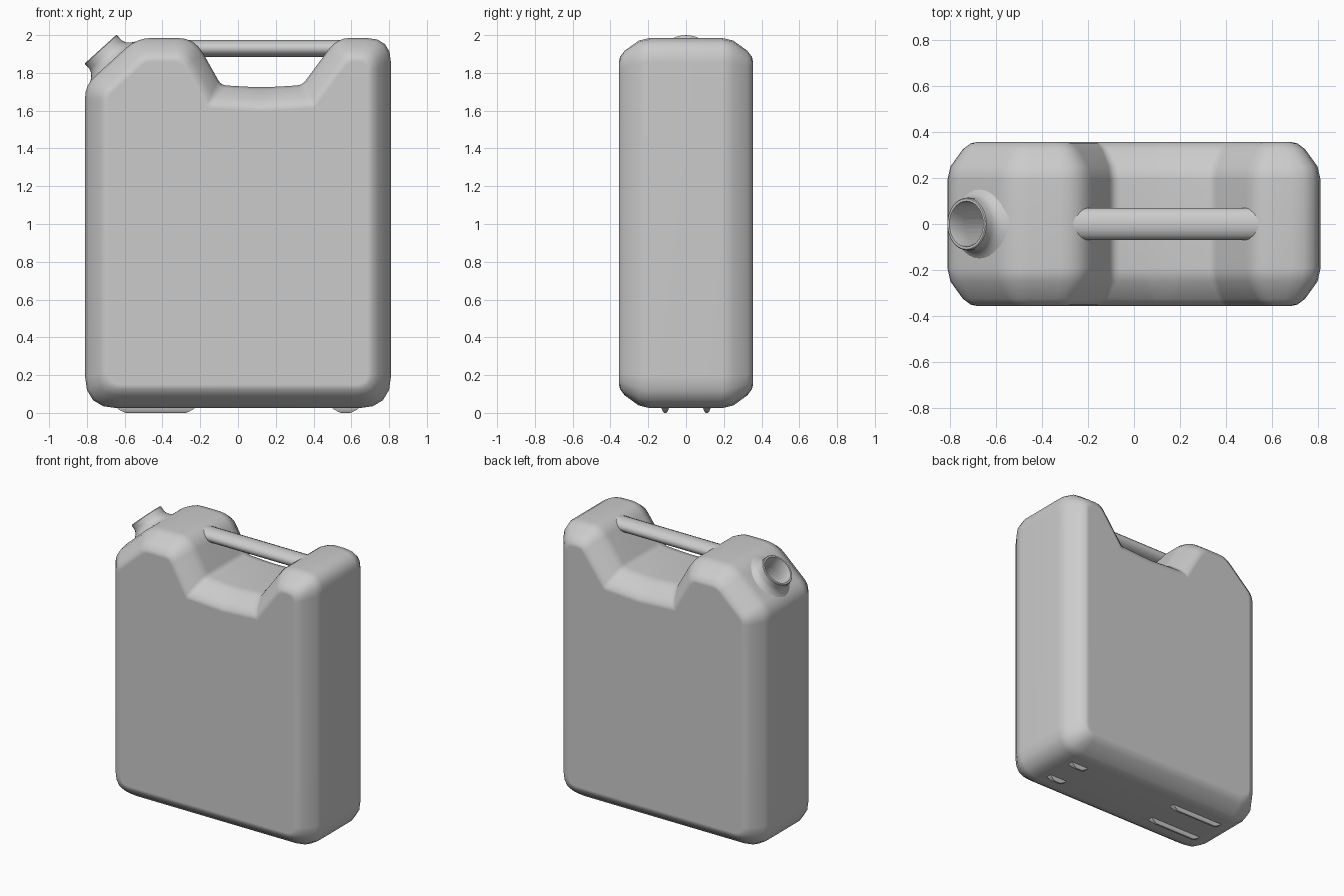
import bpy, bmesh, math
from mathutils import Vector, Matrix

if "Cube" in bpy.data.objects:
    bpy.data.objects.remove(bpy.data.objects["Cube"])

GREY = (0.6, 0.6, 0.6, 1)
plastic = bpy.data.materials.new("grey_plastic")
plastic.use_nodes = True
plastic.diffuse_color = GREY
plastic.node_tree.nodes["Principled BSDF"].inputs["Base Color"].default_value = GREY


def make_object(name, bm, matrix=None):
    bmesh.ops.recalc_face_normals(bm, faces=bm.faces)
    mesh = bpy.data.meshes.new(name)
    bm.to_mesh(mesh)
    bm.free()
    mesh.materials.append(plastic)
    obj = bpy.data.objects.new(name, mesh)
    bpy.context.collection.objects.link(obj)
    if matrix:
        obj.matrix_world = matrix
    return obj


def smooth(obj, degrees=50):
    bpy.ops.object.select_all(action='DESELECT')
    obj.select_set(True)
    bpy.context.view_layer.objects.active = obj
    bpy.ops.object.shade_smooth_by_angle(angle=math.radians(degrees))


def loft(rings, capped=True, closed=False):
    """Bridge rings of equal point count into one skin."""
    bm = bmesh.new()
    loops = [[bm.verts.new(p) for p in ring] for ring in rings]
    pairs = list(zip(loops, loops[1:]))
    if closed:
        pairs.append((loops[-1], loops[0]))
    for a, b in pairs:
        for i in range(len(a)):
            j = (i + 1) % len(a)
            bm.faces.new((a[i], a[j], b[j], b[i]))
    if capped:
        bm.faces.new(loops[0])
        bm.faces.new(loops[-1])
    return bm


# Body outline corners: x, z, rounding
CORNERS = [(-0.81, 0.025, 0.17), (0.81, 0.025, 0.17), (0.81, 1.985, 0.13),
           (0.525, 1.985, 0.07), (0.34, 1.735, 0.03), (0.125, 1.722, 0.09),
           (-0.09, 1.735, 0.03), (-0.23, 1.985, 0.09),
           (-0.535, 1.985, 0.08), (-0.81, 1.735, 0.07)]


def outline(inset, y, steps=5):
    """Inset the outline with mitred corners, then round each corner."""
    pts = [Vector(c[:2]) for c in CORNERS]
    n = len(pts)
    moved = []
    for i, p in enumerate(pts):
        d1 = (p - pts[i - 1]).normalized()
        d2 = (pts[(i + 1) % n] - p).normalized()
        n1, n2 = Vector((-d1.y, d1.x)), Vector((-d2.y, d2.x))
        moved.append(p + (n1 + n2) * inset / (1 + n1.dot(n2)))
    ring = []
    for i, p in enumerate(moved):
        r = CORNERS[i][2] * (1 - inset / 0.2)
        a = p + (moved[i - 1] - p).normalized() * r
        b = p + (moved[(i + 1) % n] - p).normalized() * r
        for k in range(steps):
            t = k / (steps - 1)
            q = a * (1 - t) ** 2 + p * 2 * t * (1 - t) + b * t * t
            ring.append((q.x, y, q.y))
    return ring


# Body: flat sides with broad rounded shoulders
half = [(0.355, 0.125), (0.349, 0.100), (0.325, 0.068), (0.25, 0.014), (0.19, 0)]
sections = [(-y, d) for y, d in half] + [(y, d) for y, d in reversed(half)]
body = make_object("can_body", loft([outline(d, y) for y, d in sections]))

# Spout frame, square to the slanted shoulder
axis = Vector((-0.67, 0, 0.74)).normalized()
spout_frame = (Matrix.Translation((-0.67, 0, 1.862))
               @ axis.to_track_quat('Z', 'Y').to_matrix().to_4x4())


def circle(r, h, sides=32):
    return [(r * math.cos(math.tau * k / sides), r * math.sin(math.tau * k / sides), h)
            for k in range(sides)]


# Bore through the shoulder below the spout
cutter = make_object("spout_bore_cutter", loft([circle(0.1, -0.2), circle(0.1, 0.2)]),
                     spout_frame)
cutter.hide_render = True
cutter.hide_set(True)
cut = body.modifiers.new("Bore", 'BOOLEAN')
cut.operation = 'DIFFERENCE'
cut.solver = 'EXACT'
cut.object = cutter
smooth(body)
body.modifiers.new("Even shading", 'WEIGHTED_NORMAL').keep_sharp = True

# Spout: flared base, straight neck, rim and inner wall
profile = [(0.098, -0.02), (0.17, -0.012), (0.143, 0.004), (0.124, 0.022),
           (0.114, 0.045), (0.114, 0.082), (0.11, 0.086), (0.099, 0.086), (0.096, 0.08)]
spout = make_object("spout", loft([circle(r, h) for r, h in profile], False, True), spout_frame)
smooth(spout, 40)

# Handle bar across the notch
bar = []
for x in (-0.29, 0.58):
    bar.append([(x, y * 0.07, 1.93 + z * 0.045) for y, z, _ in circle(1, 0, 16)])
smooth(make_object("handle_bar", loft(bar)))

# Feet: long and short pairs of tapered ribs
for length, x0, x1 in (("long", -0.65, -0.22), ("short", 0.49, 0.65)):
    for side, y in (("left", 0.11), ("right", -0.11)):
        rings = []
        for z, w, trim in ((0.04, 0.022, 0), (0.02, 0.018, 0.015), (0.006, 0.012, 0.04), (0, 0.006, 0.055)):
            a, b = x0 + trim, x1 - trim
            rings.append([(a, y - w, z), (b, y - w, z), (b, y + w, z), (a, y + w, z)])
        smooth(make_object(f"{length}_foot_{side}", loft(rings)), 40)
